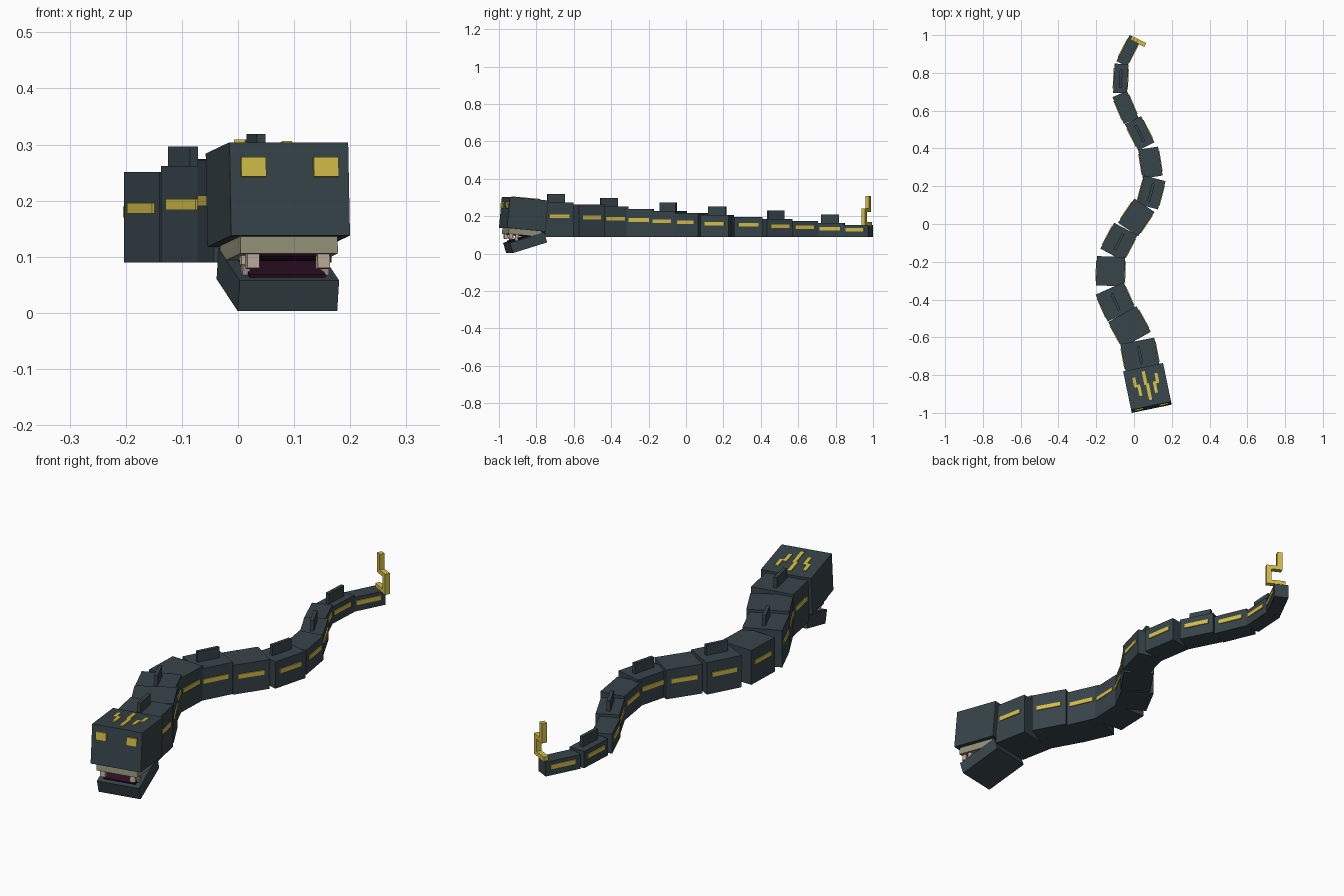
import bpy, bmesh
from math import radians
from mathutils import Matrix, Vector

if "Cube" in bpy.data.objects:
    bpy.data.objects.remove(bpy.data.objects["Cube"])


def material(name, rgb):
    m = bpy.data.materials.new(name)
    m.diffuse_color = (*rgb, 1)
    m.use_nodes = True
    m.node_tree.nodes["Principled BSDF"].inputs["Base Color"].default_value = m.diffuse_color
    return m


SLATE = material("slate", (0.038, 0.058, 0.068))
YELLOW = material("yellow", (0.65, 0.51, 0.065))
GUM = material("pale_gum", (0.29, 0.29, 0.19))
TOOTH = material("tooth", (0.50, 0.41, 0.33))
MOUTH = material("dark_purple", (0.027, 0.004, 0.018))


def frame(x, y, z, turn, pitch=0):
    """Placement of a body part: turned about z, then pitched about its own x."""
    return (Matrix.Translation((x, y, z)) @ Matrix.Rotation(radians(turn), 4, 'Z')
            @ Matrix.Rotation(radians(pitch), 4, 'X'))


def boxes(name, mat, place, parts):
    """One object made of boxes, each given as (centre, size) in the local frame."""
    bm = bmesh.new()
    for centre, size in parts:
        bmesh.ops.create_cube(bm, size=1, matrix=Matrix.Translation(Vector(centre))
                              @ Matrix.Diagonal((*size, 1)))
    me = bpy.data.meshes.new(name)
    bm.to_mesh(me)
    bm.free()
    me.materials.append(mat)
    ob = bpy.data.objects.new(name, me)
    ob.matrix_world = place
    bpy.context.collection.objects.link(ob)


def pair(centre, size):
    """A box and its mirror image across local x."""
    x, y, z = centre
    return [((s * x, y, z), size) for s in (-1, 1)]


# Body segments from neck to tail: x, y, turn
PATH = [(.032, -.695, 11), (-.024, -.545, 29), (-.098, -.412, 24), (-.124, -.25, -2),
        (-.080, -.095, -28), (.012, .035, -34), (.090, .167, -15), (.087, .325, 9),
        (.030, .48, 27), (-.045, .617, 23), (-.070, .77, -3), (-.030, .917, -27)]
BASE, LENGTH = 0.09, 0.155
for i, (x, y, turn) in enumerate(PATH):
    h = 0.183 - 0.011 * i
    place = frame(x, y, BASE, turn)
    boxes(f"body_segment_{i + 1}", SLATE, place, [((0, 0, h / 2), (h, LENGTH, h))])
    # glowing side stripes
    boxes(f"side_stripes_{i + 1}", YELLOW, place,
          pair((h / 2, 0, h * 0.6), (0.008, 0.11, 0.019)))
    # back fin on every other segment
    if i % 2 == 0:
        boxes(f"back_fin_{i + 1}", SLATE, place, [((0, 0, h + 0.018), (0.015, 0.097, 0.055))])

# Tail hook: squared S standing on the last segment
boxes("tail_hook", YELLOW, place, [
    ((0.024, 0.068, 0.070), (0.084, 0.022, 0.018)),
    ((0.055, 0.068, 0.105), (0.022, 0.022, 0.088)),
    ((0.032, 0.068, 0.142), (0.068, 0.022, 0.018)),
    ((0.008, 0.068, 0.176), (0.022, 0.022, 0.086))])

# Head
head = frame(0.071, -0.868, 0.211, 11.7, -5.5)
boxes("head", SLATE, head, [((0, 0, 0), (0.216, 0.21, 0.167))])
boxes("eyes", YELLOW, head, pair((0.066, -0.105, 0.039), (0.045, 0.014, 0.035)))

# Forehead trident marking
boxes("forehead_marking", YELLOW, head,
      [((-0.004, 0.045, 0.084), (0.017, 0.075, 0.009)),
       ((0.004, -0.03, 0.084), (0.017, 0.09, 0.009))]
      + pair((0.060, 0.035, 0.084), (0.016, 0.05, 0.009))
      + pair((0.050, 0.012, 0.084), (0.03, 0.014, 0.009))
      + pair((0.042, -0.015, 0.084), (0.016, 0.055, 0.009)))

# Upper jaw with palate and fangs
boxes("upper_gum", GUM, head, [((0, 0, -0.098), (0.177, 0.18, 0.032))])
boxes("palate", MOUTH, head, [((0, -0.005, -0.114), (0.135, 0.14, 0.006))])
boxes("upper_teeth", TOOTH, head,
      pair((0.064, -0.073, -0.126), (0.022, 0.02, 0.027))
      + pair((0.072, -0.040, -0.121), (0.014, 0.018, 0.018)))

# Lower jaw hanging open
jaw = frame(0.071, -0.860, 0.059, 11.7, 17)
boxes("lower_jaw", SLATE, jaw, [((0, 0, 0), (0.181, 0.195, 0.057))])
boxes("mouth_floor", MOUTH, jaw, [((0, -0.005, 0.030), (0.138, 0.15, 0.009))])
boxes("lower_teeth", TOOTH, jaw, pair((0.072, -0.055, 0.036), (0.013, 0.016, 0.02)))
